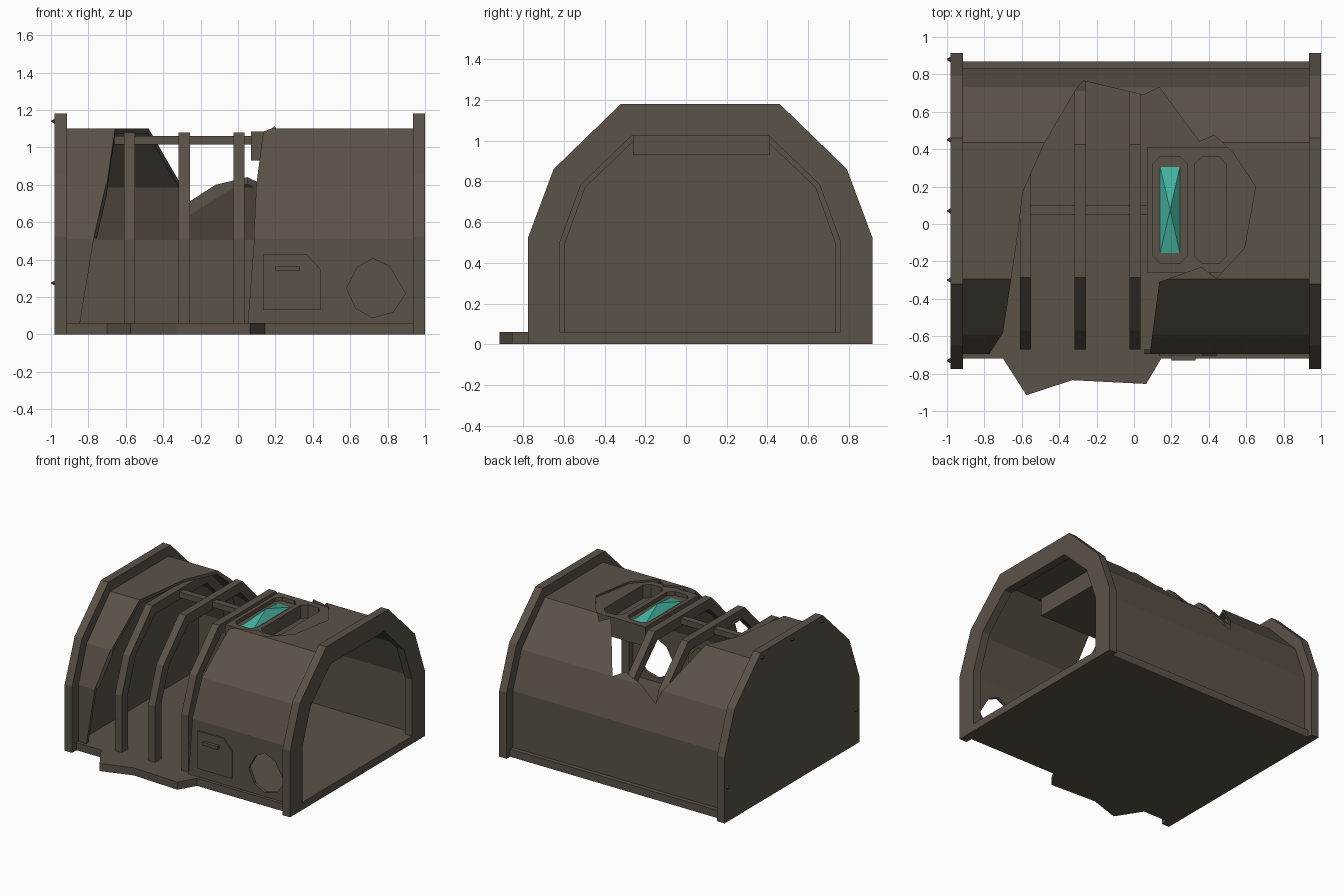
import bpy, bmesh, math
from mathutils import Vector

if "Cube" in bpy.data.objects:
    bpy.data.objects.remove(bpy.data.objects["Cube"], do_unlink=True)

CY = 0.07  # centre line of the tunnel


def material(name, rgb):
    m = bpy.data.materials.new(name)
    m.use_nodes = True
    m.diffuse_color = (*rgb, 1)
    m.node_tree.nodes["Principled BSDF"].inputs["Base Color"].default_value = (*rgb, 1)
    return m


BROWN = material("brown_metal", (0.105, 0.084, 0.064))
TEAL = material("teal_glass", (0.06, 0.46, 0.36))


def finish(name, bm, mat):
    bmesh.ops.recalc_face_normals(bm, faces=bm.faces)
    me = bpy.data.meshes.new(name)
    bm.to_mesh(me)
    bm.free()
    me.materials.append(mat)
    ob = bpy.data.objects.new(name, me)
    bpy.context.collection.objects.link(ob)
    return ob


def prism(name, pts, axis, a, b, mat=BROWN):
    """Extrude a flat outline along an axis from a to b."""
    place = {"x": lambda p: (a, p[0], p[1]),
             "y": lambda p: (p[0], a, p[1]),
             "z": lambda p: (p[0], p[1], a)}[axis]
    bm = bmesh.new()
    face = bm.faces.new([bm.verts.new(place(p)) for p in pts])
    ext = bmesh.ops.extrude_face_region(bm, geom=[face])
    shift = Vector([b - a if axis == c else 0 for c in "xyz"])
    bmesh.ops.translate(bm, vec=shift,
                        verts=[v for v in ext["geom"] if isinstance(v, bmesh.types.BMVert)])
    return finish(name, bm, mat)


def box(name, x0, x1, y0, y1, z0, z1):
    return prism(name, [(x0, y0), (x1, y0), (x1, y1), (x0, y1)], "z", z0, z1)


def cut(ob, cutter):
    cutter.hide_render = True
    cutter.hide_viewport = True
    mod = ob.modifiers.new("cut", "BOOLEAN")
    mod.operation = "DIFFERENCE"
    mod.solver = "EXACT"
    mod.object = cutter


def arch(half, base):
    """Half outline (offset, height) mirrored into a full arch."""
    half = [(half[0][0], base)] + half
    return [(CY - w, z) for w, z in half] + [(CY + w, z) for w, z in reversed(half)]


def arch_ring(name, outer, inner, base, a, b):
    return prism(name, arch(outer, base) + arch(inner, base)[::-1], "x", a, b)


# Arch outlines, from the springing line to the crown
FRAME_OUT = [(0.845, 0.525), (0.72, 0.86), (0.39, 1.18)]
FRAME_IN = [(0.688, 0.505), (0.585, 0.785), (0.335, 1.025)]
SHELL_OUT = [(0.765, 0.51), (0.66, 0.8), (0.365, 1.10)]
SHELL_IN = [(0.74, 0.505), (0.638, 0.785), (0.355, 1.075)]
RIB_IN = [(0.664, 0.495), (0.565, 0.77), (0.325, 1.0)]

# End frames and the closed far wall
arch_ring("open_end_frame", FRAME_OUT, FRAME_IN, 0, 0.935, 1.0)
prism("closed_end_wall", arch(FRAME_OUT, 0), "x", -0.98, -0.915)

# Floor with the broken tongue at the front
prism("floor", [(-0.95, 0.87), (-0.95, -0.72), (-0.70, -0.72), (-0.575, -0.915),
                (-0.33, -0.835), (0.065, -0.855), (0.145, -0.72), (0.97, -0.72),
                (0.97, 0.87)], "z", 0, 0.06)
box("open_end_sill", 0.935, 1.0, CY - 0.84, CY + 0.84, 0, 0.06)

# Outer shell with the torn opening and the round window
shell = arch_ring("shell", SHELL_OUT, SHELL_IN, 0.05, -0.93, 0.95)
cut(shell, prism("tear_cutter_top", [
    (-0.77, -0.95), (-0.77, -0.69), (-0.70, -0.58), (-0.62, -0.05), (-0.595, 0.17),
    (-0.48, 0.43), (-0.31, 0.72), (-0.27, 0.765), (0.05, 0.69), (0.135, 0.73),
    (0.35, 0.44), (0.43, 0.475), (0.53, 0.38), (0.65, 0.20), (0.59, -0.13),
    (0.44, -0.29), (0.36, -0.23), (0.135, -0.31), (0.085, -0.69), (0.085, -0.95)],
    "z", 0.505, 1.4))
cut(shell, prism("tear_cutter_front", [(-0.85, 0.03), (-0.77, 0.515), (0.087, 0.515),
                                       (0.05, 0.03)], "y", -0.95, -0.5))
cut(shell, prism("window_cutter", [(0.58, 0.25), (0.64, 0.36), (0.72, 0.405), (0.81, 0.365),
                                   (0.895, 0.22), (0.83, 0.12), (0.72, 0.09), (0.63, 0.14)],
                 "y", -0.95, -0.5))

# Bare ribs and the ridge beam
RIB_OUT = [(0.742, 0.508), (0.64, 0.788), (0.356, 1.08)]
for i, x in enumerate((-0.58, -0.287, 0.005)):
    arch_ring(f"rib_{i + 1}", RIB_OUT, RIB_IN, 0.05, x - 0.03, x + 0.03)
box("ridge_beam", -0.66, 0.08, 0.05, 0.10, 1.015, 1.06)


def chamfered(x0, x1, y0, y1, c):
    return [(x0 + c, y0), (x1 - c, y0), (x1, y0 + c), (x1, y1 - c),
            (x1 - c, y1), (x0 + c, y1), (x0, y1 - c), (x0, y0 + c)]


# Ceiling unit with two recesses
unit = box("ceiling_unit", 0.07, 0.66, -0.26, 0.41, 0.93, 1.085)
cut(unit, prism("recess_cutter_1", chamfered(0.10, 0.285, -0.21, 0.36, 0.04), "z", 1.055, 1.3))
cut(unit, prism("recess_cutter_2", chamfered(0.325, 0.495, -0.21, 0.36, 0.04), "z", 0.98, 1.3))

# Glass skylight, a low pyramid
bm = bmesh.new()
base = [bm.verts.new(p) for p in ((0.135, -0.175, 1.05), (0.25, -0.175, 1.05),
                                  (0.25, 0.325, 1.05), (0.135, 0.325, 1.05))]
apex = bm.verts.new((0.193, 0.075, 1.115))
bm.faces.new(base)
for i in range(4):
    bm.faces.new((base[i], base[(i + 1) % 4], apex))
finish("skylight", bm, TEAL)

# Service hatch and its handle
prism("hatch", [(0.135, 0.13), (0.44, 0.13), (0.44, 0.35), (0.365, 0.43), (0.135, 0.43)],
      "y", -0.705, -0.66)
box("hatch_handle", 0.20, 0.33, -0.73, -0.70, 0.34, 0.365)

# Small studs on the closed end
for y, z in ((0.88, 0.275), (0.45, 1.14), (CY, 1.14), (-0.30, 1.14), (-0.73, 0.275)):
    bm = bmesh.new()
    bmesh.ops.create_cone(bm, cap_ends=True, segments=6, radius1=0.015, radius2=0.003, depth=0.02)
    ob = finish("end_stud", bm, BROWN)
    ob.rotation_euler = (0, -math.pi / 2, 0)
    ob.location = (-0.99, y, z)
